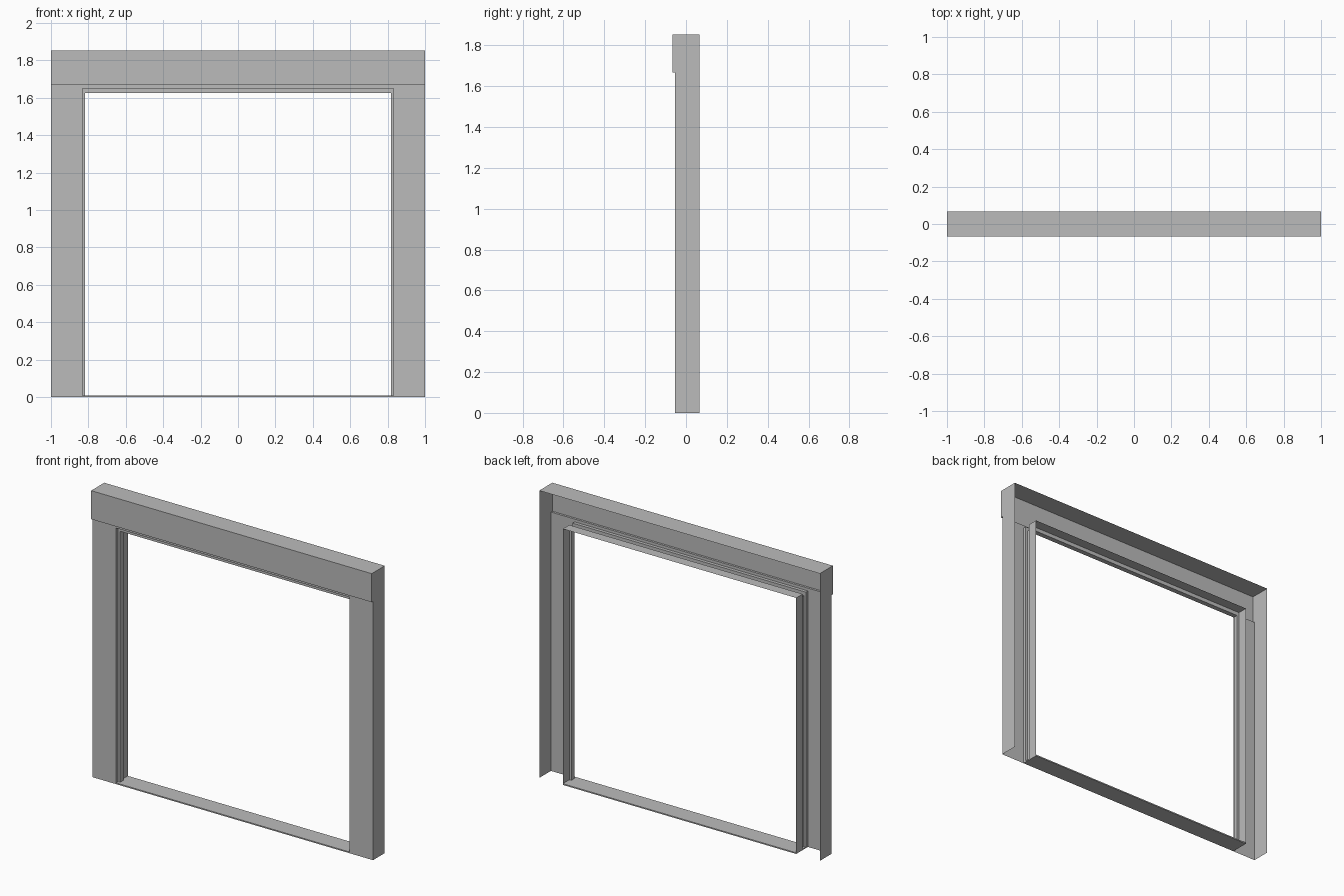
import bpy, bmesh

cube = bpy.data.objects.get("Cube")
if cube:
    bpy.data.objects.remove(cube, do_unlink=True)

grey = bpy.data.materials.new("light_grey_metal")
grey.diffuse_color = (0.5, 0.5, 0.5, 1)
grey.use_nodes = True
grey.node_tree.nodes["Principled BSDF"].inputs["Base Color"].default_value = (0.5, 0.5, 0.5, 1)

HALF, TOP, LIP = 1.0, 1.852, 1.668          # outer half width, height, header lower edge
BACK, FACE, NOSE = 0.066, -0.053, -0.067    # depths of the rear edge, casing and header
JAMB, HEAD = 0.832, 1.65                    # lining of the opening
STOP_X, STOP_Z = 0.818, 1.625               # raised door stop


def finish(name, bm):
    mesh = bpy.data.meshes.new(name)
    bm.to_mesh(mesh)
    bm.free()
    mesh.materials.append(grey)
    obj = bpy.data.objects.new(name, mesh)
    bpy.context.collection.objects.link(obj)
    return obj


def strips(name, rows):
    """Join neighbouring rows of points with quads."""
    bm = bmesh.new()
    rows = [[bm.verts.new(p) for p in row] for row in rows]
    for a, b in zip(rows, rows[1:]):
        for i in range(len(a) - 1):
            bm.faces.new((a[i], a[i + 1], b[i + 1], b[i]))
    return finish(name, bm)


def around_opening(name, profile):
    """Sweep (x, z, y) profile points up one jamb, over the head and down the other."""
    return strips(name, [[(-x, y, 0), (-x, y, z), (x, y, z), (x, y, 0)]
                         for x, z, y in profile])


# Flat casing on the front
around_opening("front_casing", [(JAMB, HEAD, FACE), (HALF, LIP, FACE)])

# Folded lining with its raised stop
around_opening("jamb_lining", [
    (JAMB, HEAD, BACK), (JAMB, HEAD, 0), (STOP_X, STOP_Z, 0),
    (STOP_X, STOP_Z, -0.032), (JAMB, HEAD, -0.032), (JAMB, HEAD, FACE)])

# Folded header sheet, open at the back
strips("header", [[(-HALF, y, z), (HALF, y, z)] for y, z in
                  ((FACE, LIP), (NOSE, LIP), (NOSE, TOP), (BACK, TOP))])

# Outer side sheets, stepped forward beside the header
outline = [(BACK, 0), (BACK, TOP), (NOSE, TOP), (NOSE, LIP), (FACE, LIP), (FACE, 0)]
for name, x in (("left_side", HALF), ("right_side", -HALF)):
    bm = bmesh.new()
    points = outline if x > 0 else outline[::-1]
    bm.faces.new([bm.verts.new((x, y, z)) for y, z in points])
    finish(name, bm)

# Thin threshold plate across the opening
bm = bmesh.new()
bmesh.ops.create_cube(bm, size=1)
bmesh.ops.scale(bm, vec=(2 * JAMB, BACK - FACE, 0.008), verts=bm.verts)
bmesh.ops.translate(bm, vec=(0, (BACK + FACE) / 2, 0.004), verts=bm.verts)
finish("threshold", bm)
